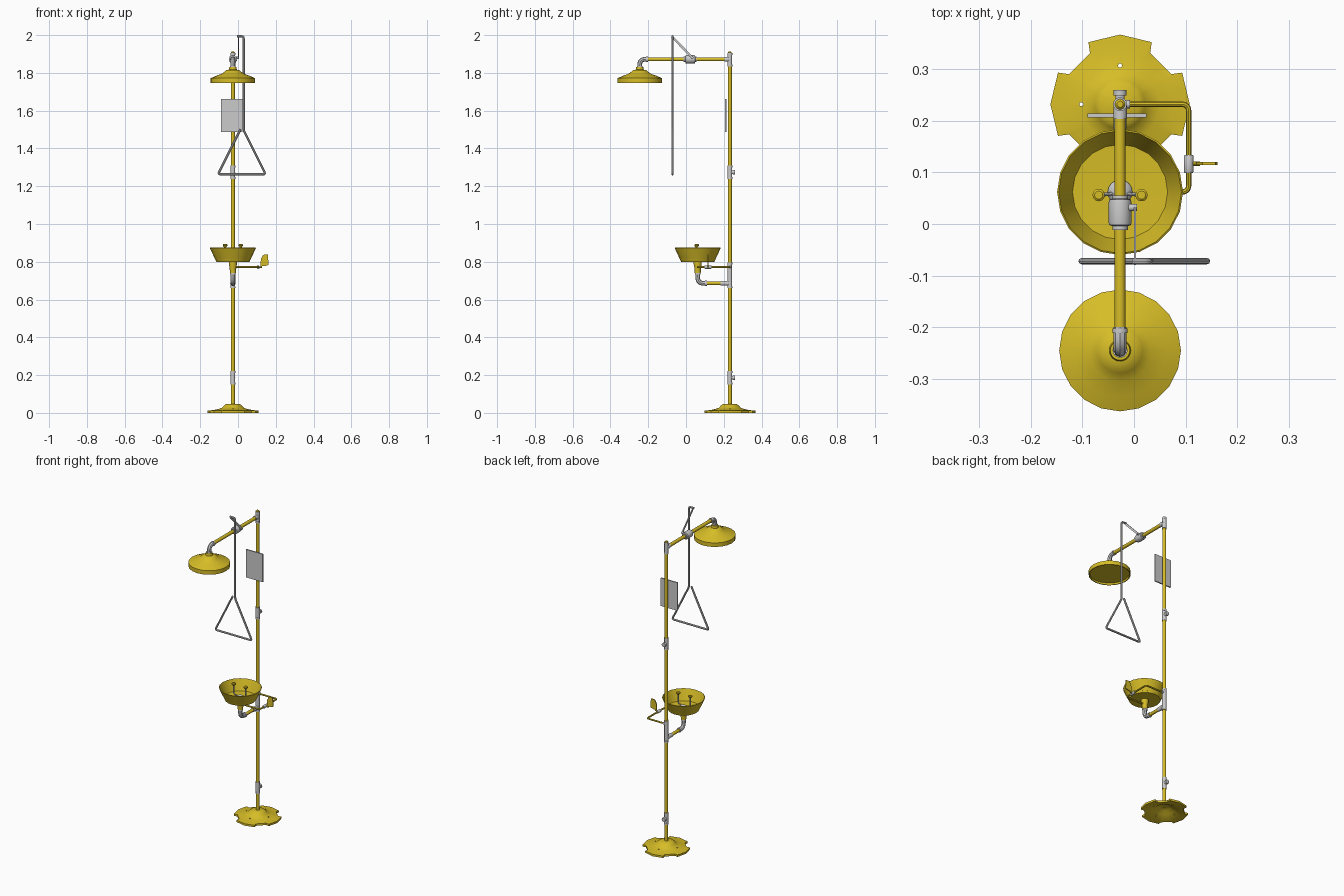
import bpy, bmesh, math
from mathutils import Vector, Matrix

if "Cube" in bpy.data.objects:
    bpy.data.objects.remove(bpy.data.objects["Cube"])

yellow = bpy.data.materials.new("yellow")
yellow.diffuse_color = (0.68, 0.51, 0.02, 1)
yellow.use_nodes = True
yellow.node_tree.nodes["Principled BSDF"].inputs["Base Color"].default_value = yellow.diffuse_color
PX, PY = -0.027, 0.232      # main pole
BY = 0.062                  # bowl centre
SY = -0.245                 # shower head centre
ARM_Z = 1.872
ZAX, YAX, XAX = (0, 0, 1), (0, 1, 0), (1, 0, 0)


def finish(name, bm, mat=None):
    bmesh.ops.remove_doubles(bm, verts=bm.verts, dist=1e-5)
    bmesh.ops.recalc_face_normals(bm, faces=bm.faces)
    me = bpy.data.meshes.new(name)
    bm.to_mesh(me)
    bm.free()
    ob = bpy.data.objects.new(name, me)
    bpy.context.collection.objects.link(ob)
    if mat:
        me.materials.append(mat)
    return ob


def loft(name, rings, mat=None, wrap=False, xf=Matrix()):
    bm = bmesh.new()
    vs = [[bm.verts.new(xf @ Vector(p)) for p in r] for r in rings]
    n = len(vs[0])
    for a, b in zip(vs, vs[1:] + (vs[:1] if wrap else [])):
        for i in range(n):
            j = (i + 1) % n
            bm.faces.new((a[i], a[j], b[j], b[i]))
    return finish(name, bm, mat)


def lathe(name, profile, loc, mat=None, axis=ZAX, n=20):
    ang = [math.tau * i / n for i in range(n)]
    rings = [[(r * math.cos(a), r * math.sin(a), z) for a in ang] for r, z in profile]
    rot = Vector(axis).to_track_quat('Z', 'Y').to_matrix().to_4x4()
    return loft(name, rings, mat, xf=Matrix.Translation(loc) @ rot)


def rod(name, loc, axis, length, r, mat=None, n=14):
    return lathe(name, [(0, 0), (r, 0), (r, length), (0, length)], loc, mat, axis, n)


def pipe(name, pts, r, mat=None, bend=0.02):
    # swept tube with rounded corners
    pts = [Vector(p) for p in pts]
    path = [pts[0]]
    for a, b, c in zip(pts, pts[1:], pts[2:]):
        p, q = b + (a - b).normalized() * bend, b + (c - b).normalized() * bend
        for i in range(7):
            t = i / 6
            path.append(p * (1 - t) ** 2 + b * 2 * t * (1 - t) + q * t * t)
    path.append(pts[-1])
    cu = bpy.data.curves.new(name, 'CURVE')
    cu.dimensions = '3D'
    cu.bevel_depth, cu.bevel_resolution, cu.use_fill_caps = r, 2, True
    sp = cu.splines.new('POLY')
    sp.points.add(len(path) - 1)
    for sp_pt, p in zip(sp.points, path):
        sp_pt.co = (*p, 1)
    tmp = bpy.data.objects.new(name + "_path", cu)
    bpy.context.collection.objects.link(tmp)
    bpy.context.view_layer.update()
    me = bpy.data.meshes.new_from_object(tmp.evaluated_get(bpy.context.evaluated_depsgraph_get()))
    bpy.data.objects.remove(tmp)
    bm = bmesh.new()
    bm.from_mesh(me)
    bpy.data.meshes.remove(me)
    return finish(name, bm, mat)


def box(name, loc, size, mat=None, rx=0.0):
    bm = bmesh.new()
    bmesh.ops.create_cube(bm, size=1, matrix=Matrix.Translation(loc)
                          @ Matrix.Rotation(rx, 4, 'X') @ Matrix.Diagonal((*size, 1)))
    return finish(name, bm, mat)


# Notched floor flange: four tabs, hollow underneath
tab = [(-30.5, .115), (-27, .135), (-13.5, .1313), (0, .135), (13.5, .1313),
       (27, .135), (30.5, .115), (45, .1113)]
outline = [(math.radians(90 * k + a), r) for k in range(4) for a, r in tab]
section = [(.010, .036), (.034, .034), (.055, .018), (.095, .005), (None, 0), (None, .012),
           (.102, .015), (.075, .021), (.058, .027), (.048, .038), (.038, .046), (.010, .048)]
base = loft("floor_flange", [[(PX + (s or r) * math.cos(a), PY + (s or r) * math.sin(a), z)
                              for a, r in outline] for s, z in section], yellow, wrap=True)
# Bolt holes
for k in range(4):
    a = k * math.pi / 2
    cut = rod("bolt_cutter", (PX + .075 * math.cos(a), PY + .075 * math.sin(a), -.01), ZAX, .06, .004, n=10)
    cut.hide_render = True
    mod = base.modifiers.new("hole", 'BOOLEAN')
    mod.object, mod.operation = cut, 'DIFFERENCE'
    bpy.context.view_layer.objects.active = base
    bpy.ops.object.modifier_apply(modifier=mod.name)
    bpy.data.objects.remove(cut)

# Pole with sleeves
rod("pole", (PX, PY, .037), ZAX, 1.85, .0105, yellow)


def sleeve(name, z0, z1, r=.0135):
    e = .01
    lathe(name, [(0, z0), (r, z0), (r, z0 + e), (r - .0015, z0 + e), (r - .0015, z1 - e),
                 (r, z1 - e), (r, z1), (0, z1)], (PX, PY, 0), n=14)


sleeve("top_tee", 1.835, 1.905)
lathe("top_cap", [(.010, 0), (.010, .004), (.006, .008), (0, .008)], (PX, PY, 1.904), yellow, n=14)
sleeve("eyewash_tee", .66, .795)
for label, z in (("upper", 1.274), ("lower", .186)):
    sleeve(label + "_inlet_tee", z - .036, z + .036)
    lathe(label + "_inlet_stub", [(0, 0), (.009, 0), (.009, .017), (.0125, .017), (.0125, .028), (0, .028)],
          (PX, PY, z), None, YAX, 14)

# Sign plate
box("sign_plate", (-.033, .210, 1.574), (.115, .008, .174))

# Overhead arm, elbow and shower head
rod("arm", (PX, -.205, ARM_Z), YAX, PY + .205, .0105, yellow)
rod("arm_collar", (PX, .203, ARM_Z), YAX, .03, .013)
pipe("shower_elbow", [(PX, -.200, ARM_Z), (PX, SY, ARM_Z), (PX, SY, 1.828)], .0125, bend=.03)
rod("elbow_collar_side", (PX, -.211, ARM_Z), YAX, .009, .0145)
rod("elbow_collar_lower", (PX, SY, 1.828), ZAX, .009, .0145)
lathe("shower_head", [(0, 1.758), (.112, 1.758), (.113, 1.747), (.118, 1.747), (.118, 1.772),
                      (.09, 1.784), (.06, 1.795), (.044, 1.806), (.036, 1.814), (.021, 1.817),
                      (.019, 1.832), (0, 1.832)], (PX, SY, 0), yellow)

# Shower valve with lever
lathe("shower_valve", [(0, -.012), (.015, -.012), (.015, -.004), (.021, -.002), (.022, .002), (.022, .042),
                       (.021, .047), (.015, .049), (.015, .055), (0, .055)], (PX, 0, ARM_Z), None, YAX, 16)
rod("valve_stem", (PX, .032, ARM_Z + .008), XAX, .033, .007)
box("valve_lever", (.002, -.020, 1.936), (.004, .158, .012), rx=math.atan2(-.112, .108))

# Pull rod ending in triangular handle
RY = -.072
pipe("pull_rod", [(-.004, RY, 1.994), (.030, RY, 1.994), (.030, RY, 1.495), (.146, RY, 1.263),
                  (-.106, RY, 1.263), (.014, RY, 1.503)], .006, bend=.014)

# Eyewash bowl with neck and drain
lathe("bowl", [(0, .800), (.088, .800), (.122, .873), (.119, .875), (.0925, .809), (0, .806)],
      (PX, BY, 0), yellow)
lathe("bowl_neck", [(0, .740), (.016, .740), (.017, .765), (.021, .785), (.021, .803), (0, .803)],
      (PX, BY, 0), yellow, n=16)
lathe("drain_dome", [(.024, .800), (.024, .812), (.019, .819), (.010, .824), (0, .825)], (PX, BY, 0), n=16)

# Spray nozzles, mirrored about the bowl centre
for side, s in (("left", -1), ("right", 1)):
    nx = PX + s * .0415
    pipe(side + "_nozzle_pipe", [(PX, .060, .815), (nx, .056, .826), (nx, .056, .886)], .0035, bend=.01)
    lathe(side + "_nozzle_head", [(0, .876), (.005, .876), (.012, .885), (.012, .891), (.008, .894), (0, .894)],
          (nx, .056, 0), yellow, n=12)

# Bowl drain line to the pole
DZ = .686
pipe("drain_elbow", [(PX, .105, DZ), (PX, BY, DZ), (PX, BY, .742)], .0125, bend=.032)
rod("drain_elbow_collar_side", (PX, .100, DZ), YAX, .010, .0145)
rod("drain_elbow_collar_top", (PX, BY, .733), ZAX, .010, .0145)
rod("drain_pipe", (PX, .105, DZ), YAX, .09, .0095, yellow)
rod("drain_pole_collar", (PX, .183, DZ), YAX, .045, .0125)

# Eyewash supply loop with valve and push paddle
EZ, EX = .772, .106
pipe("supply_pipe", [(PX, PY, EZ), (EX, PY, EZ), (EX, BY, EZ), (PX, BY, EZ)], .0052, yellow, bend=.014)
rod("supply_pole_collar", (PX, PY, EZ), XAX, .019, .008)
lathe("supply_valve", [(0, 0), (.008, 0), (.0095, .003), (.0095, .032), (.008, .035), (0, .035)],
      (EX, .099, EZ), None, YAX, 12)
rod("paddle_stem", (EX, .117, EZ), XAX, .022, .0045, yellow, 10)
paddle = [(.119, .776), (.121, .815), (.133, .837), (.158, .838), (.162, .783), (.140, .777)]
cx = sum(p[0] for p in paddle) / 6
cz = sum(p[1] for p in paddle) / 6
loft("push_paddle", [[(cx, .114, cz)] * 6, [(x, .114, z) for x, z in paddle],
                     [(x, .120, z) for x, z in paddle], [(cx, .120, cz)] * 6], yellow)

# Smooth shading with sharp edges kept
bpy.ops.object.select_all(action='DESELECT')
for ob in bpy.context.collection.objects:
    ob.select_set(True)
    bpy.context.view_layer.objects.active = ob
bpy.ops.object.shade_smooth_by_angle(angle=math.radians(35))
